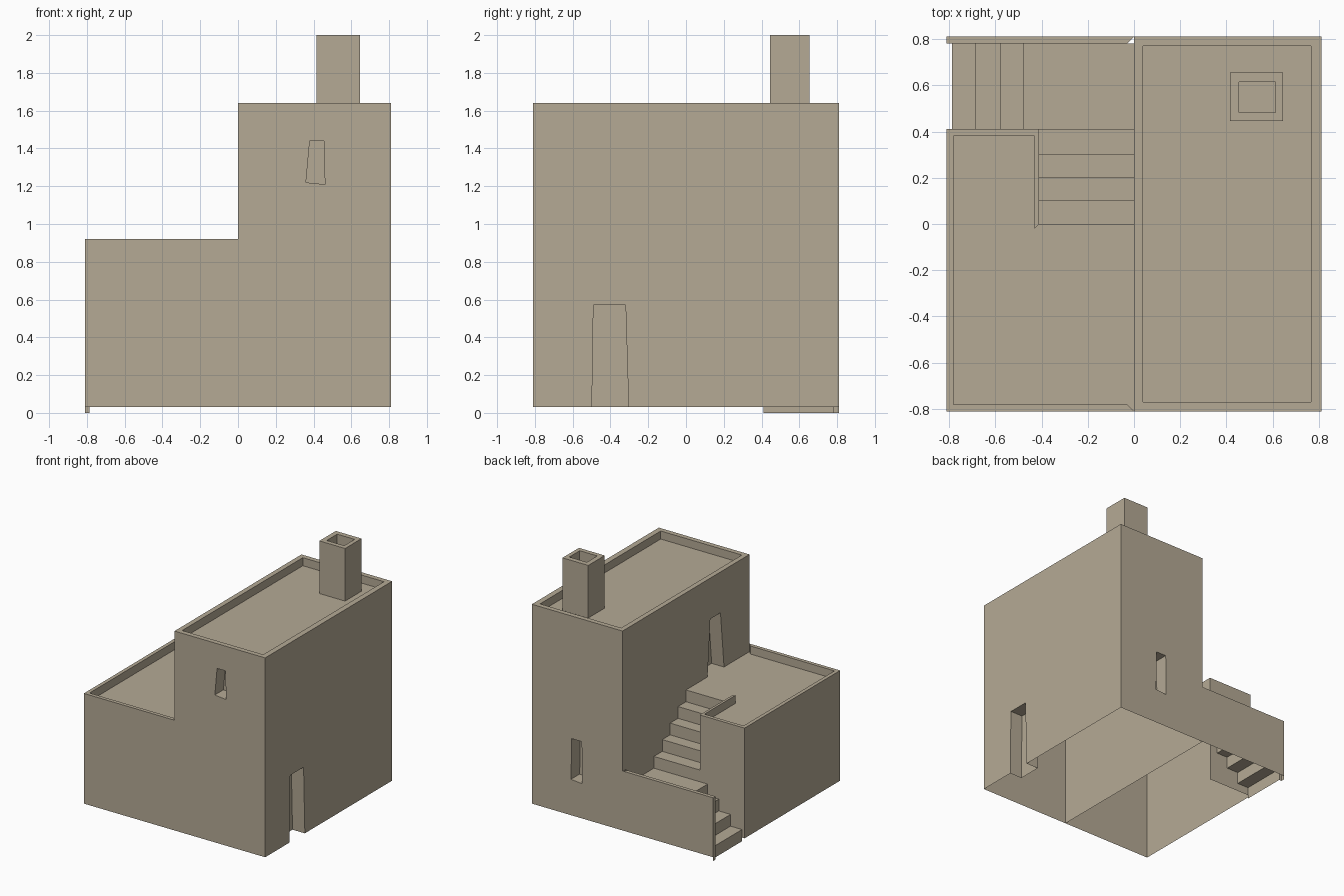
import bpy, bmesh
from mathutils import Vector

if "Cube" in bpy.data.objects:
    bpy.data.objects.remove(bpy.data.objects["Cube"])

H, Z0 = 0.81, 0.03             # half width, underside of walls
TERRACE, T_TOP = 0.855, 0.92   # terrace floor, parapet top
ROOF, R_TOP = 1.575, 1.64      # roof floor, parapet top


def finish(bm, name):
    me = bpy.data.meshes.new(name)
    bm.to_mesh(me)
    bm.free()
    ob = bpy.data.objects.new(name, me)
    bpy.context.collection.objects.link(ob)
    return ob


def extrude(name, pts, vec):
    """Closed prism: polygon swept along vec."""
    bm = bmesh.new()
    face = bm.faces.new([bm.verts.new(p) for p in pts])
    r = bmesh.ops.extrude_face_region(bm, geom=[face], use_keep_orig=True)
    vs = [e for e in r["geom"] if isinstance(e, bmesh.types.BMVert)]
    bmesh.ops.translate(bm, verts=vs, vec=vec)
    bmesh.ops.recalc_face_normals(bm, faces=bm.faces[:])
    return finish(bm, name)


def plan(name, pts, z0, z1):
    return extrude(name, [(x, y, z0) for x, y in pts], (0, 0, z1 - z0))


def rect(x0, x1, y0, y1):
    return [(x0, y0), (x1, y0), (x1, y1), (x0, y1)]


def carve(ob, cutters, drop):
    """Subtract the cutters, then open the shell where drop(centre, normal)."""
    for c in cutters:
        c.hide_render = True
        m = ob.modifiers.new("cut", "BOOLEAN")
        m.operation, m.solver, m.object = "DIFFERENCE", "EXACT", c
    bpy.context.view_layer.update()
    ev = ob.evaluated_get(bpy.context.evaluated_depsgraph_get())
    me = bpy.data.meshes.new_from_object(ev)
    ob.modifiers.clear()
    ob.data = me
    bm = bmesh.new()
    bm.from_mesh(me)
    gone = [f for f in bm.faces if drop(f.calc_center_median(), f.normal)]
    bmesh.ops.delete(bm, geom=gone, context="FACES")
    bm.to_mesh(me)
    bm.free()
    for c in cutters:
        bpy.data.objects.remove(c)


def opening(axis, at, depth, profile):
    """Recess cutter: profile is (along-wall, z); depth is signed inward."""
    out = at - 0.1 * depth
    pts = [(out, u, z) if axis == "x" else (u, out, z) for u, z in profile]
    d = 1.1 * depth
    return extrude("opening_cutter", pts, (d, 0, 0) if axis == "x" else (0, d, 0))


def quad(bm, pts, normal):
    f = bm.faces.new([bm.verts.new(p) for p in pts])
    f.normal_update()
    if f.normal.dot(Vector(normal)) < 0:
        f.normal_flip()


# Tall block with sunken roof, doors and windows, open underneath
tower = plan("tall_block", rect(0, H, -H, H), Z0, R_TOP)
carve(tower, [
    plan("roof_cutter", rect(0.04, 0.765, -0.77, 0.77), ROOF, 1.8),
    opening("x", H, -0.11, [(-0.5, -0.1), (-0.3, -0.1), (-0.32, 0.57), (-0.49, 0.57)]),
    opening("x", 0, 0.11, [(-0.485, TERRACE), (-0.275, TERRACE), (-0.31, 1.31), (-0.44, 1.31)]),
    opening("y", -H, 0.11, [(0.36, 1.22), (0.46, 1.21), (0.455, 1.44), (0.38, 1.44)]),
    opening("y", H, -0.11, [(0.36, 0.31), (0.46, 0.32), (0.455, 0.65), (0.365, 0.65)]),
], lambda c, n: n.z < -0.9 and c.z < Z0 + 0.01)

# Chimney
chimney = plan("chimney", rect(0.415, 0.645, 0.445, 0.655), ROOF, 2.0)
carve(chimney, [plan("flue_cutter", rect(0.455, 0.612, 0.482, 0.615), 1.91, 2.1)],
      lambda c, n: n.z < -0.9)

# Low block with terrace parapet, open underneath and against the tall block
terrace = plan("terrace_block", [(-H, -H), (0, -H), (0, 0), (-0.41, 0), (-0.41, 0.41), (-H, 0.41)],
               Z0, T_TOP)
carve(terrace, [plan("terrace_cutter", [
    (-0.78, -0.78), (-0.03, -0.78), (0.02, -0.83), (0.02, 0.02), (-0.39, 0.02),
    (-0.43, -0.02), (-0.43, 0.38), (-0.78, 0.38)], TERRACE, 1.1)],
    lambda c, n: (n.z < -0.9 and c.z < Z0 + 0.01) or n.x > 0.9 and (c.x > -0.01 or abs(c.x + 0.41) < 0.005)
    or (n.y > 0.9 and abs(c.y) < 0.005))

# Stairs: lower flight along x, landing, upper flight along -y
RISE = TERRACE / 9
xs = [-0.787, -0.685, -0.58, -0.48, 0.0]
ys = [0.41, 0.303, 0.203, 0.102, 0.0]
WALL_TOP, YI = 0.51, 0.78
bm = bmesh.new()
wall = bmesh.new()
for i in range(4):
    a, b, z = xs[i], xs[i + 1], RISE * (i + 1)
    quad(bm, [(a, 0.41, z - RISE), (a, YI, z - RISE), (a, YI, z), (a, 0.41, z)], (-1, 0, 0))
    quad(bm, [(a, 0.41, z), (b, 0.41, z), (b, YI, z), (a, YI, z)], (0, 0, 1))
    quad(wall, [(a, YI, z), (b, YI, z), (b, YI, WALL_TOP), (a, YI, WALL_TOP)], (0, -1, 0))
side = bmesh.new()
for i, y in enumerate(ys):
    z = RISE * (i + 5)
    quad(bm, [(-0.41, y, z - RISE), (0, y, z - RISE), (0, y, z), (-0.41, y, z)], (0, 1, 0))
    if i < 4:
        n = ys[i + 1]
        quad(bm, [(-0.41, y, z), (0, y, z), (0, n, z), (-0.41, n, z)], (0, 0, 1))
        quad(side, [(-0.41, y, z), (-0.41, n, z), (-0.41, n, T_TOP), (-0.41, y, T_TOP)], (1, 0, 0))
finish(bm, "stairs")
finish(side, "stair_side_wall")

# Back wall guarding the stairs
quad(wall, [(-H, H, Z0), (0, H, Z0), (0, H, WALL_TOP), (-H, H, WALL_TOP)], (0, 1, 0))
quad(wall, [(-H, YI, WALL_TOP), (-0.03, YI, WALL_TOP), (0, H, WALL_TOP), (-H, H, WALL_TOP)], (0, 0, 1))
quad(wall, [(-H, YI, 0), (-H, H, 0), (-H, H, WALL_TOP), (-H, YI, WALL_TOP)], (-1, 0, 0))
quad(wall, [(-H, YI, 0), (xs[0], YI, 0), (xs[0], YI, WALL_TOP), (-H, YI, WALL_TOP)], (0, -1, 0))
finish(wall, "stair_back_wall")

# Shared sandy wall colour
mat = bpy.data.materials.new("plaster")
mat.diffuse_color = (0.46, 0.40, 0.30, 1)
mat.use_nodes = True
mat.node_tree.nodes["Principled BSDF"].inputs["Base Color"].default_value = mat.diffuse_color
for ob in bpy.context.collection.objects:
    ob.data.materials.clear()
    ob.data.materials.append(mat)
